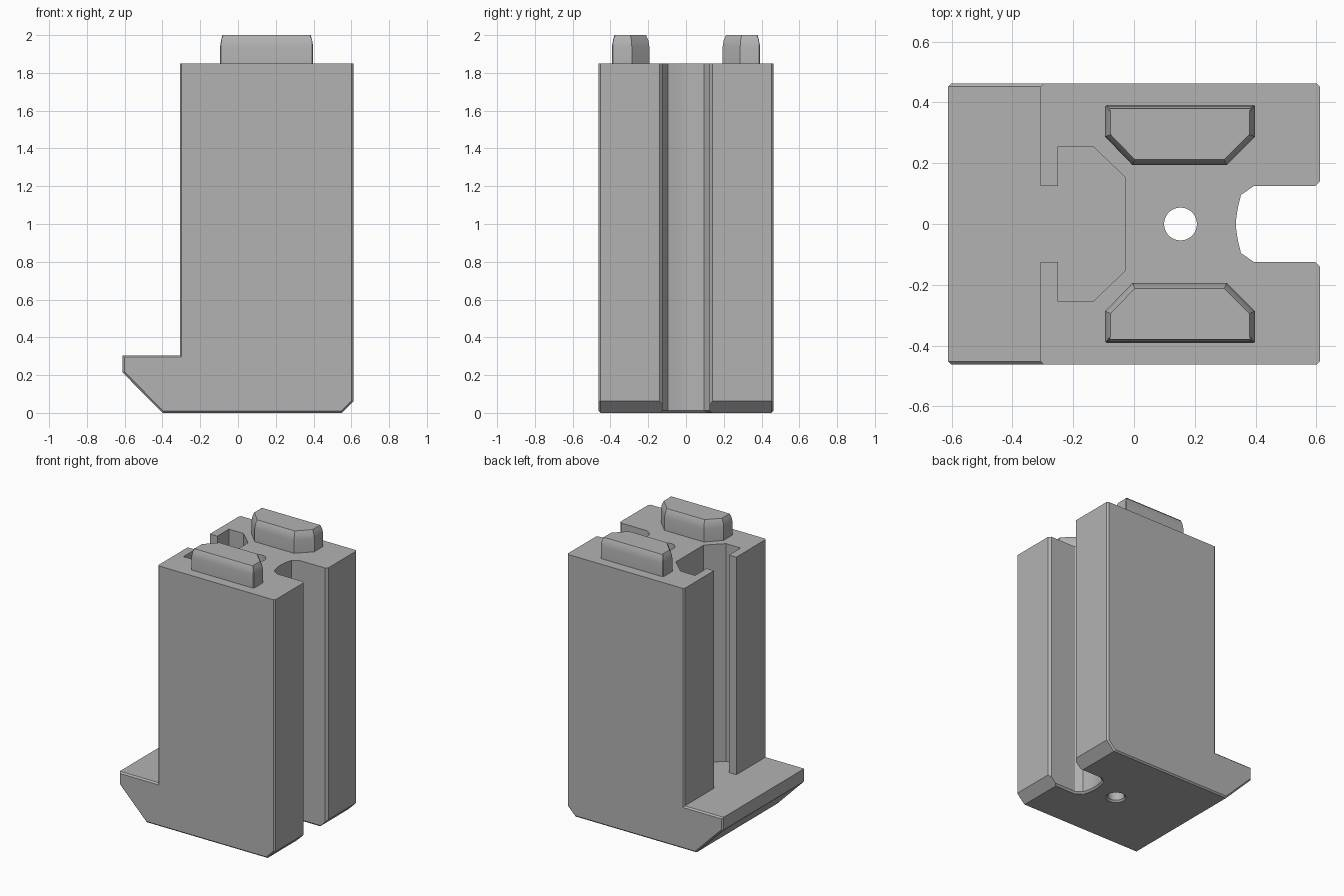
import bpy, bmesh, math
from mathutils import Vector

cube = bpy.data.objects.get("Cube")
if cube:
    bpy.data.objects.remove(cube, do_unlink=True)

grey = bpy.data.materials.new("plain grey")
grey.use_nodes = True
colour = (0.45, 0.45, 0.45, 1)
grey.diffuse_color = colour
grey.node_tree.nodes["Principled BSDF"].inputs["Base Color"].default_value = colour


def offset(outline, dist):
    """Grow (or shrink) a counter-clockwise outline evenly."""
    pts = [Vector(p) for p in outline]
    result = []
    for i, p in enumerate(pts):
        a = (p - pts[i - 1]).normalized()
        b = (pts[(i + 1) % len(pts)] - p).normalized()
        na, nb = Vector((a.y, -a.x)), Vector((b.y, -b.x))
        result.append(p + (na + nb) * dist / (1 + na.dot(nb)))
    return result


def loft(name, outline, rings, place):
    """Join offset copies of an outline, given as (position, offset) rings."""
    bm = bmesh.new()
    loops = [[bm.verts.new(place(p.x, p.y, w)) for p in offset(outline, d)]
             for w, d in rings]
    n = len(outline)
    for low, high in zip(loops, loops[1:]):
        for i in range(n):
            j = (i + 1) % n
            bm.faces.new((low[i], low[j], high[j], high[i]))
    bm.faces.new(loops[0][::-1])
    bm.faces.new(loops[-1])
    bmesh.ops.recalc_face_normals(bm, faces=bm.faces[:])
    mesh = bpy.data.meshes.new(name)
    bm.to_mesh(mesh)
    bm.free()
    mesh.materials.append(grey)
    obj = bpy.data.objects.new(name, mesh)
    bpy.context.collection.objects.link(obj)
    return obj


def upright(u, v, w):
    return (u, v, w)


def activate(obj):
    bpy.ops.object.select_all(action="DESELECT")
    obj.select_set(True)
    bpy.context.view_layer.objects.active = obj


def mirrored(half):
    """Complete an outline across y = 0."""
    return half + [(x, -y) for x, y in reversed(half)]


# Main block with projecting foot; side edges chamfered, top edges sharp
TOP, HALF, EDGE = 1.85, 0.462, 0.01
side = [(-0.4, 0), (0.55, 0), (0.612, 0.062), (0.612, TOP + EDGE),
        (-0.308, TOP + EDGE), (-0.308, 0.305), (-0.612, 0.305), (-0.612, 0.215)]
body = loft("main_block", side,
            [(-HALF, -EDGE), (EDGE - HALF, 0), (HALF - EDGE, 0), (HALF, -EDGE)],
            lambda u, v, w: (u, w, min(v, TOP)))

# Full-height groove with flared mouth and chamfered lower rim
groove = mirrored([(0.65, 0.178), (0.597, 0.125), (0.395, 0.125),
                   (0.352, 0.096), (0.341, 0.05), (0.336, 0.015)])
cutters = [loft("groove_cutter", groove,
                [(-0.02, 0.032), (0.012, 0), (2.1, 0)], upright)]

# T-shaped slot standing on the foot
slot = mirrored([(-0.03, 0.155), (-0.135, 0.255), (-0.25, 0.255),
                 (-0.25, 0.125), (-0.35, 0.125)])
cutters.append(loft("slot_cutter", slot, [(0.305, 0), (2.1, 0)], upright))

# Vertical bore, countersunk underneath
steps = 40
circle = [(0.153 + 0.054 * math.cos(math.tau * i / steps),
           0.054 * math.sin(math.tau * i / steps)) for i in range(steps)]
cutters.append(loft("bore_cutter", circle,
                    [(-0.02, 0.032), (0.012, 0), (2.1, 0)], upright))

for cutter in cutters:
    cutter.hide_render = True
    cut = body.modifiers.new(cutter.name, "BOOLEAN")
    cut.operation = "DIFFERENCE"
    cut.solver = "EXACT"
    cut.object = cutter
    activate(body)
    bpy.ops.object.modifier_apply(modifier=cut.name)
    bpy.data.objects.remove(cutter, do_unlink=True)

# Two softened locating pegs on the top
peg = [(-0.005, 0.194), (0.305, 0.194), (0.398, 0.287), (0.398, 0.387),
       (0.393, 0.392), (-0.09, 0.392), (-0.095, 0.387), (-0.095, 0.287)]
peg_rings = [(TOP - 0.01, 0), (1.94, 0), (1.975, -0.006), (2.0, -0.018)]
parts = [body]
for name, sign in (("back_peg", 1), ("front_peg", -1)):
    parts.append(loft(name, peg, peg_rings,
                      lambda u, v, w, s=sign: (u, s * v, w)))

for part in parts:
    activate(part)
    bpy.ops.object.shade_smooth_by_angle(angle=math.radians(28))
